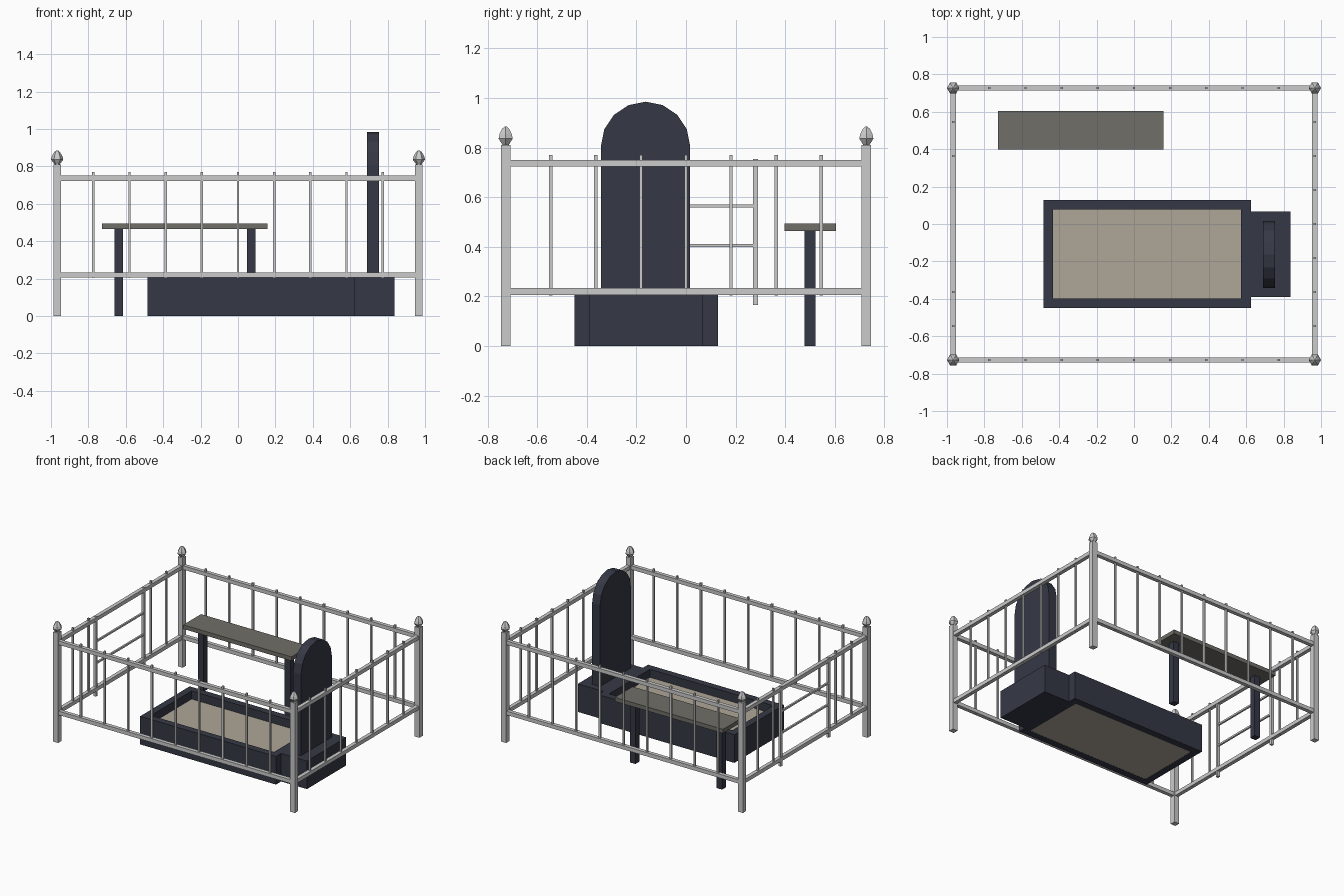
import bpy, bmesh
from math import cos, sin, pi

if "Cube" in bpy.data.objects:
    bpy.data.objects.remove(bpy.data.objects["Cube"])


def material(name, rgb):
    m = bpy.data.materials.new(name)
    m.diffuse_color = (*rgb, 1)
    m.use_nodes = True
    m.node_tree.nodes["Principled BSDF"].inputs["Base Color"].default_value = m.diffuse_color
    return m


stone = material("dark_stone", (0.036, 0.040, 0.060))
wood = material("bench_wood", (0.16, 0.158, 0.138))
sand = material("sand", (0.43, 0.385, 0.315))


def finish(name, bm, mat=None):
    bmesh.ops.recalc_face_normals(bm, faces=bm.faces)
    me = bpy.data.meshes.new(name)
    bm.to_mesh(me)
    bm.free()
    ob = bpy.data.objects.new(name, me)
    bpy.context.collection.objects.link(ob)
    if mat:
        me.materials.append(mat)
    return ob


def box(name, x, y, z, mat=None):
    """Box from (min, max) ranges."""
    bm = bmesh.new()
    bmesh.ops.create_cube(bm, size=1)
    for v in bm.verts:
        for i, r in enumerate((x, y, z)):
            v.co[i] = r[0] if v.co[i] < 0 else r[1]
    return finish(name, bm, mat)


def around(c, w):
    return (c - w / 2, c + w / 2)


def prism(name, points, direction, mat):
    """Extrude a closed outline along a direction."""
    bm = bmesh.new()
    face = bm.faces.new([bm.verts.new(p) for p in points])
    ext = bmesh.ops.extrude_face_region(bm, geom=[face], use_keep_orig=True)
    moved = [g for g in ext["geom"] if isinstance(g, bmesh.types.BMVert)]
    bmesh.ops.translate(bm, verts=moved, vec=direction)
    return finish(name, bm, mat)


def finial(x, y):
    """Six-sided bud on top of a post."""
    profile = [(0.012, 0.808), (0.033, 0.836), (0.028, 0.855), (0.016, 0.876), (0.004, 0.886)]
    bm = bmesh.new()
    rings = [[bm.verts.new((x + r * cos(k * pi / 3), y + r * sin(k * pi / 3), z))
              for k in range(6)] for r, z in profile]
    for a, b in zip(rings, rings[1:]):
        for k in range(6):
            bm.faces.new((a[k], a[(k + 1) % 6], b[(k + 1) % 6], b[k]))
    bm.faces.new(rings[0])
    bm.faces.new(rings[-1])
    finish("post_finial", bm)


PX, PY = 0.967, 0.727          # fence post centres
RAIL, BAR = 0.028, 0.013

# Corner posts with finials
for sx in (-1, 1):
    for sy in (-1, 1):
        box("fence_post", around(sx * PX, 0.04), around(sy * PY, 0.039), (0, 0.81))
        finial(sx * PX, sy * PY)

# Rails and pickets on all four sides, leaving the gate bay free on the left
for s in (-1, 1):
    for z in (0.219, 0.737):
        box("long_rail", (-PX + 0.02, PX - 0.02), around(s * PY, RAIL), around(z, RAIL))
        box("short_rail", around(s * PX, RAIL), (-PY + 0.02, PY - 0.02), around(z, RAIL))
    for i in range(-4, 5):
        box("long_side_picket", around(i * PX / 5, BAR), around(s * PY, BAR), (0.203, 0.77))
    for i in range(-3, 4):
        if s == 1 or abs(i) > 1:
            box("short_side_picket", around(s * PX, BAR), around(i * PY / 4, BAR), (0.203, 0.77))

# Gate on the left side
for s in (-1, 1):
    box("gate_stile", around(-PX, 0.02), around(s * 0.28, 0.02), (0.165, 0.755))
for z in (0.405, 0.565):
    box("gate_bar", around(-PX, BAR), (-0.275, 0.275), around(z, BAR))

# Grave kerb: open rectangular frame filled with sand
X0, X1, Y0, Y1, W, H = -0.485, 0.625, -0.45, 0.129, 0.052, 0.207
box("kerb_front", (X0, X1), (Y0, Y0 + W), (0, H), stone)
box("kerb_back", (X0, X1), (Y1 - W, Y1), (0, H), stone)
box("kerb_foot", (X0, X0 + W), (Y0 + W, Y1 - W), (0, H), stone)
box("kerb_head", (X1 - W, X1), (Y0 + W, Y1 - W), (0, H), stone)
box("sand_bed", (X0 + W, X1 - W), (Y0 + W, Y1 - W), (0.001, 0.147), sand)

# Pedestal and arched headstone
box("headstone_base", (X1, 0.836), (-0.39, 0.068), (0, H), stone)
cy, r, spring = -0.163, 0.18, 0.805
outline = [(0.69, cy - r, H), (0.69, cy + r, H)]
outline += [(0.69, cy + r * cos(k * pi / 8), spring + r * sin(k * pi / 8)) for k in range(9)]
prism("headstone", outline, (0.065, 0, 0), stone)

# Bench
box("bench_seat", (-0.726, 0.158), (0.398, 0.605), (0.464, 0.494), wood)
for x in (-0.638, 0.07):
    box("bench_leg", around(x, 0.046), around(0.5, 0.046), (0, 0.465), stone)
